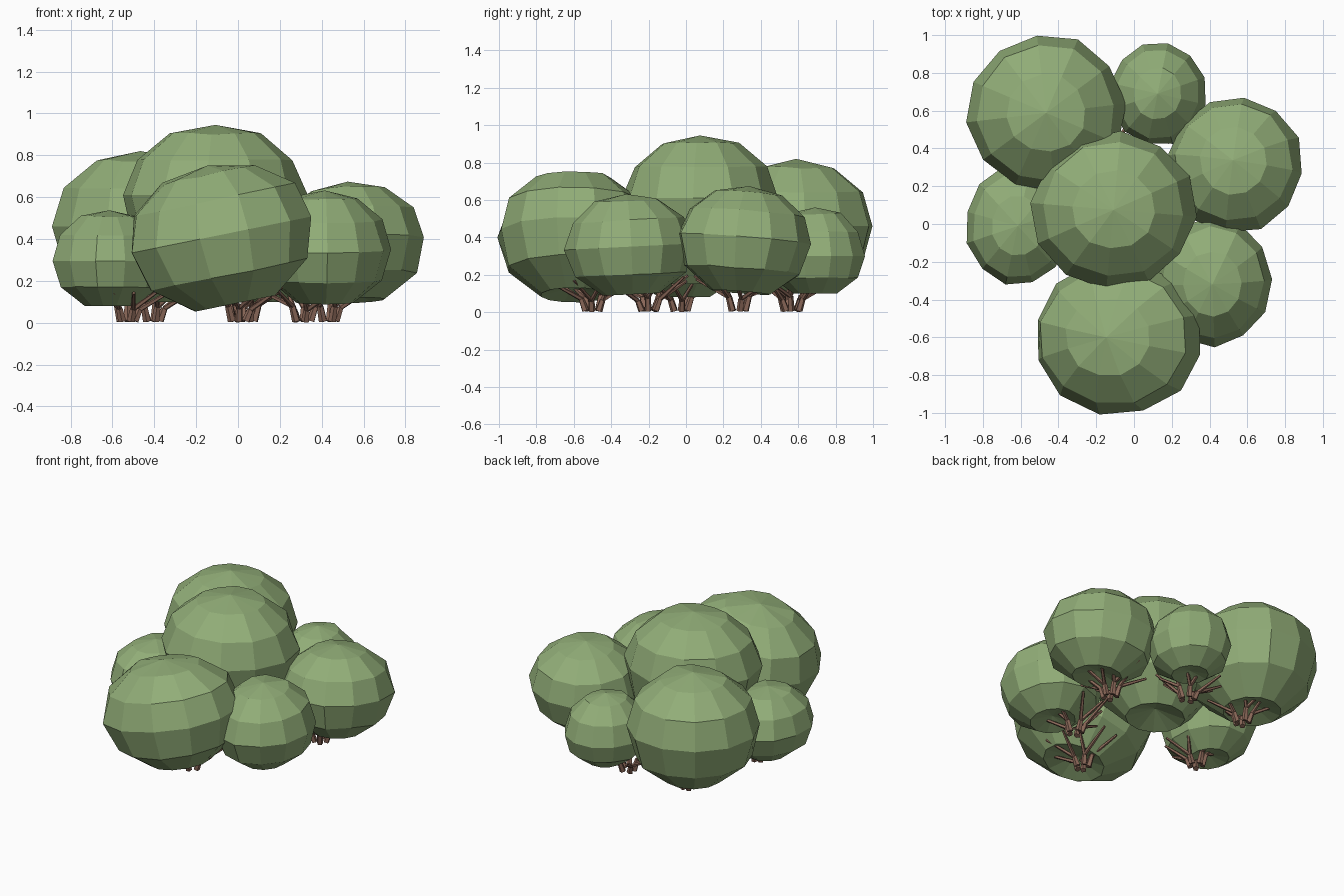
import bpy, bmesh, math, random
from mathutils import Vector, Euler

cube = bpy.data.objects.get("Cube")
if cube:
    bpy.data.objects.remove(cube, do_unlink=True)
rng = random.Random(4)


def material(name, rgb):
    m = bpy.data.materials.new(name)
    m.use_nodes = True
    m.diffuse_color = (*rgb, 1)
    m.node_tree.nodes["Principled BSDF"].inputs["Base Color"].default_value = (*rgb, 1)
    return m


leaf = material("leaf green", (0.285, 0.42, 0.187))
bark = material("bark brown", (0.26, 0.14, 0.1))


def finish(bm, name, mat):
    mesh = bpy.data.meshes.new(name)
    bm.to_mesh(mesh)
    bm.free()
    mesh.materials.append(mat)
    obj = bpy.data.objects.new(name, mesh)
    bpy.context.collection.objects.link(obj)


def foliage(name, centre, rx, ry, top, bottom, tilt):
    """Faceted leaf mass with a shallow dished underside."""
    bm = bmesh.new()
    bmesh.ops.create_uvsphere(bm, u_segments=12, v_segments=6, radius=1)
    turn = Euler((0, 0, rng.uniform(0, 0.5))).to_matrix()
    lean = Euler(tilt).to_matrix()
    up = top - centre[2]
    down = (centre[2] - bottom) / math.cos(math.radians(30))
    for v in bm.verts:
        p = turn @ v.co
        if p.z < -0.95:
            p.z = -0.74
        elif p.z < -0.8:
            p.x, p.y = p.x * 0.88, p.y * 0.88
        elif p.z < 0.95:
            p *= rng.uniform(0.985, 1.03)
        p = Vector((p.x * rx, p.y * ry, p.z * (up if p.z > 0 else down)))
        v.co = lean @ p + Vector(centre)
    finish(bm, name, leaf)


def twig(bm, a, b, r1, r2):
    """Tapered five-sided limb between two points."""
    axis = b - a
    rot = axis.to_track_quat('Z', 'Y').to_matrix().to_4x4()
    rot.translation = (a + b) / 2
    bmesh.ops.create_cone(bm, cap_ends=True, segments=5, radius1=r1, radius2=r2,
                          depth=axis.length, matrix=rot)


def stems(name, x, y, spread):
    """Clump of splayed stems, each forking into two branches."""
    bm = bmesh.new()

    def at(angle, radius, z):
        return Vector((x + radius * math.cos(angle), y + radius * math.sin(angle), z))

    for i in range(5):
        a = i * math.tau / 5 + rng.uniform(-0.3, 0.3)
        base = at(a, 0.038, 0.008)
        fork = at(a, 0.06, rng.uniform(0.06, 0.09))
        twig(bm, base, fork, 0.02, 0.016)
        for side in (-0.35, 0.35):
            reach = spread * rng.uniform(0.75, 1.25)
            tip = at(a + side, reach, rng.uniform(0.14, 0.2))
            twig(bm, fork, tip, 0.013, 0.008)
    for v in bm.verts:
        v.co.z = max(v.co.z, 0)
    finish(bm, name, bark)


# Leaf masses: name, centre, x radius, y radius, top, bottom, tilt
for mass in [
    ("back_right_foliage", (-0.465, 0.588, 0.46), 0.417, 0.415, 0.82, 0.1, (0, 0, 0)),
    ("back_left_foliage", (0.125, 0.69, 0.3), 0.255, 0.272, 0.56, 0.1, (0, 0, 0)),
    ("left_foliage", (0.535, 0.315, 0.39), 0.355, 0.362, 0.675, 0.105, (-0.08, -0.04, 0)),
    ("middle_foliage", (-0.108, 0.075, 0.61), 0.432, 0.41, 0.945, 0.15, (0, 0, 0)),
    ("front_foliage", (-0.08, -0.6, 0.42), 0.455, 0.41, 0.757, 0.085, (0, -0.2, 0)),
    ("front_left_foliage", (0.415, -0.305, 0.35), 0.31, 0.34, 0.632, 0.095, (0.05, 0, 0)),
    ("right_foliage", (-0.615, -0.01, 0.295), 0.275, 0.315, 0.537, 0.08, (0, 0, 0)),
]:
    foliage(*mass)

# Stem clumps under the outer masses
for clump in [
    ("back_right_stems", -0.41, 0.56, 0.18),
    ("back_left_stems", 0.04, 0.57, 0.18),
    ("left_stems", 0.43, 0.28, 0.21),
    ("front_stems", 0.0, -0.5, 0.21),
    ("front_left_stems", 0.31, -0.2, 0.19),
    ("right_stems", -0.53, -0.03, 0.17),
]:
    stems(*clump)
